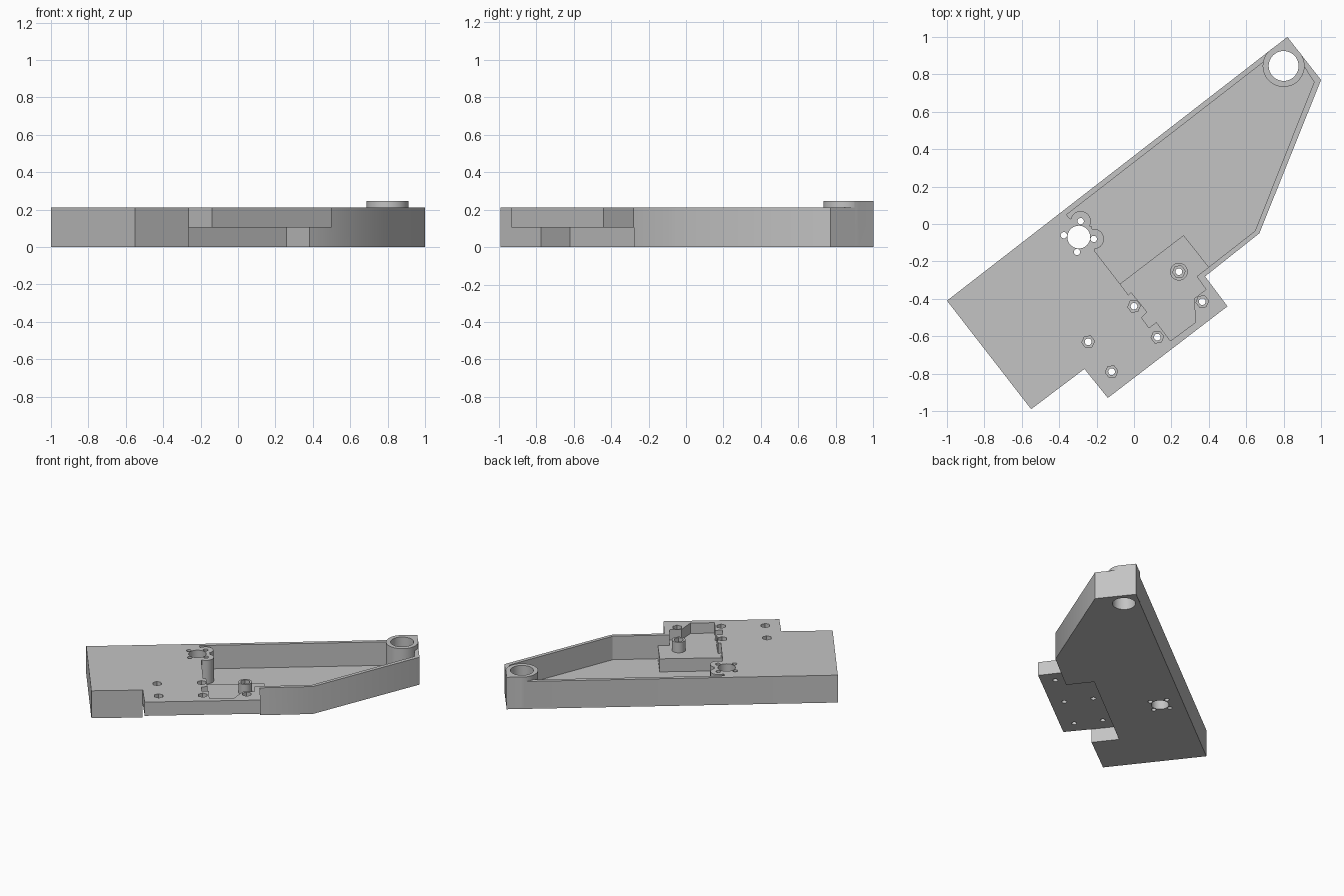
import bpy
import math
from mathutils import Vector

if "Cube" in bpy.data.objects:
    bpy.data.objects.remove(bpy.data.objects["Cube"])

grey = bpy.data.materials.new("plain grey")
grey.use_nodes = True
grey.diffuse_color = (0.55, 0.55, 0.55, 1)
grey.node_tree.nodes["Principled BSDF"].inputs["Base Color"].default_value = grey.diffuse_color

TOP, FLOOR, SHELF, TAB, OVER = 0.21, 0.03, 0.13, 0.105, 0.4


def prism(name, points, low, high):
    """Extrude a flat outline between two heights."""
    n = len(points)
    area = sum(points[i - 1][0] * points[i][1] - points[i][0] * points[i - 1][1] for i in range(n))
    if area < 0:
        points = points[::-1]
    verts = [(p[0], p[1], z) for z in (low, high) for p in points]
    faces = [list(range(n))[::-1], list(range(n, 2 * n))]
    faces += [[i, (i + 1) % n, n + (i + 1) % n, n + i] for i in range(n)]
    mesh = bpy.data.meshes.new(name)
    mesh.from_pydata(verts, [], faces)
    mesh.materials.append(grey)
    obj = bpy.data.objects.new(name, mesh)
    bpy.context.collection.objects.link(obj)
    return obj


def ring(center, radius, sides=48, turn=0.0):
    return [(center[0] + radius * math.cos(turn + math.tau * i / sides),
             center[1] + radius * math.sin(turn + math.tau * i / sides)) for i in range(sides)]


def combine(operation, name, points, low, high):
    """Add or cut one prism on the body."""
    tool = prism(name, points, low, high)
    mod = body.modifiers.new(name, "BOOLEAN")
    mod.operation, mod.solver, mod.object = operation, "EXACT", tool
    bpy.context.view_layer.objects.active = body
    bpy.ops.object.modifier_apply(modifier=mod.name)
    bpy.data.objects.remove(tool)


def add(*args):
    combine("UNION", *args)


def cut(*args):
    combine("DIFFERENCE", *args)


# Main plate outline with the stepped mounting tab
tip, back_corner, side_corner = Vector((0.82, 1.0)), Vector((-1, -0.41)), Vector((1, 0.77))
body = prism("housing_body", [
    back_corner, tip, side_corner, (0.67, -0.05), (0.38, -0.28), (0.5, -0.44),
    (-0.14, -0.93), (-0.265, -0.775), (-0.55, -0.99)], 0, TOP)

# Deep pocket, then the shallower shelf pocket beside it
cut("deep_pocket", [
    (-0.36, 0.05), (0.72, 0.887), (0.9, 0.855), (0.963, 0.76), (0.647, -0.037), (0.4, -0.23),
    (0.265, -0.06), (-0.075, -0.32), (-0.21, -0.145), (-0.225, -0.015), (-0.345, 0.03)],
    FLOOR, OVER)
cut("shelf_pocket", [
    (-0.075, -0.32), (0.265, -0.06), (0.4, -0.23), (0.335, -0.28), (0.385, -0.35),
    (0.32, -0.4), (0.33, -0.525), (0.195, -0.625), (0.12, -0.525), (0.08, -0.555),
    (0.04, -0.5), (0.07, -0.47), (-0.015, -0.365), (-0.03, -0.38)], SHELF, OVER)

# Recess beneath the tab
cut("under_recess", [
    (-0.385, -0.62), (0.26, -0.12), (0.385, -0.28), (0.6, -0.55), (-0.1, -1.05),
    (-0.265, -0.775)], -0.1, TAB)

# Raised pivot boss filling the far corner
pivot, reach = Vector((0.8, 0.845)), 0.112
left_edge = tip + (back_corner - tip).normalized() * reach * 1.15
right_edge = tip + (side_corner - tip).normalized() * reach * 1.15
add("pivot_corner", [pivot, right_edge, tip, left_edge], 0.01, 0.245)
add("pivot_boss", ring(pivot, reach), 0.01, 0.245)
cut("pivot_bore", ring(pivot, 0.08), -0.1, OVER)

# Motor mount with rounded lobes and four screws
motor = (-0.295, -0.07)
screws = [(-0.285, 0.015), (-0.215, -0.08), (-0.305, -0.15), (-0.375, -0.06)]
for p in screws[:2]:
    add("motor_lobe", ring(p, 0.054), 0.01, TOP)
cut("motor_bore", ring(motor, 0.061), -0.1, OVER)
for p in screws:
    cut("motor_screw", ring(p, 0.017, 24), -0.1, OVER)

# Post on the shelf, and bolt holes with hexagonal nut seats
post = (0.24, -0.255)
add("shelf_post", ring(post, 0.047), 0.115, TOP)
for p in [post, (0, -0.44), (0.365, -0.415), (0.125, -0.605), (-0.245, -0.63), (-0.12, -0.79)]:
    cut("bolt_hole", ring(p, 0.018, 24), -0.1, OVER)
    cut("nut_seat", ring(p, 0.034, 6, 0.13), 0.17, OVER)

# Smooth the round walls only
bpy.ops.object.select_all(action="DESELECT")
body.select_set(True)
bpy.context.view_layer.objects.active = body
bpy.ops.object.shade_smooth_by_angle(angle=math.radians(30))
